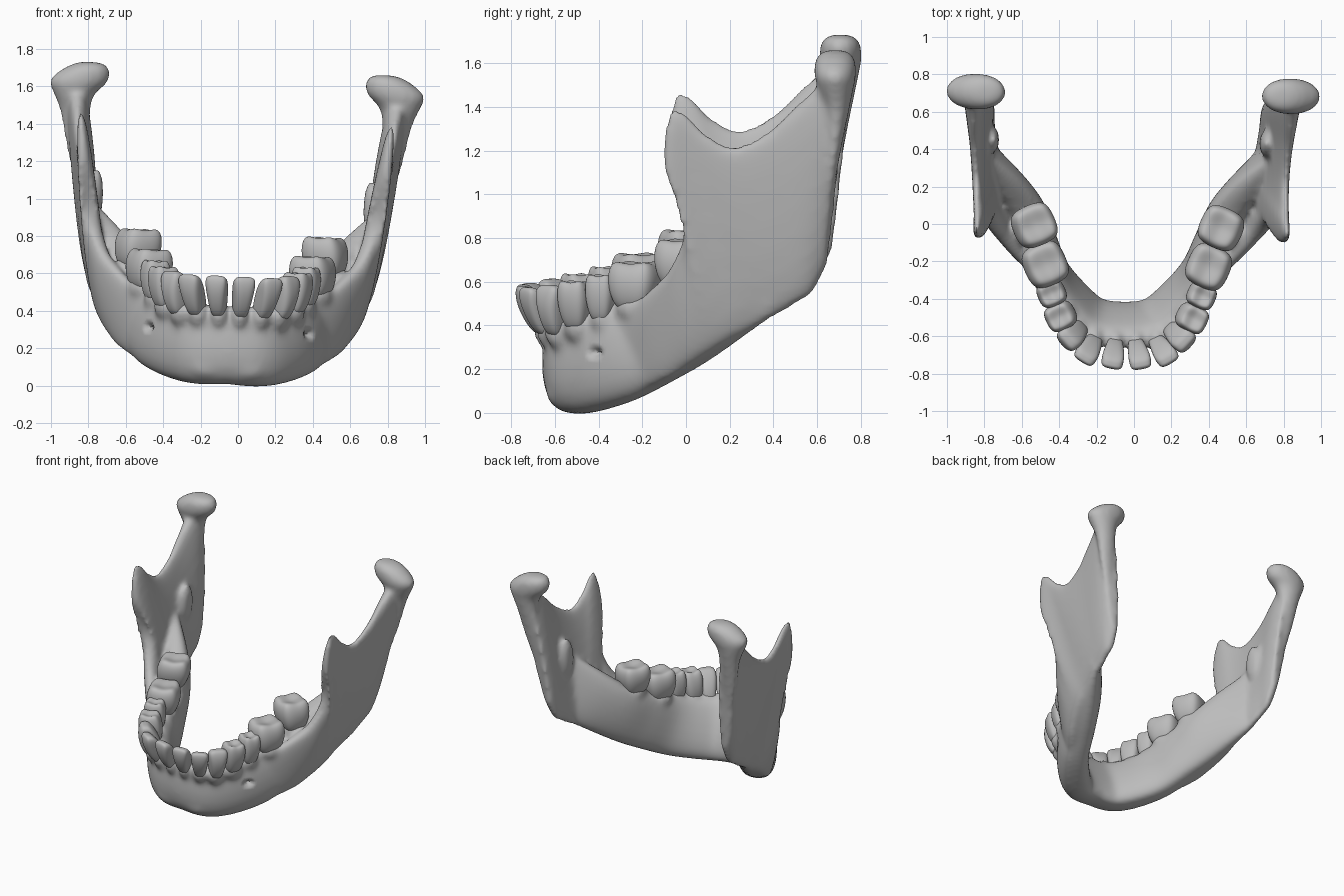
import bpy, bmesh, math
from mathutils import Vector, Matrix

if "Cube" in bpy.data.objects:
    bpy.data.objects.remove(bpy.data.objects["Cube"], do_unlink=True)

bone_grey = bpy.data.materials.new("bone_grey")
bone_grey.use_nodes = True
GREY = (0.5, 0.5, 0.5, 1)
bone_grey.diffuse_color = GREY
bone_grey.node_tree.nodes["Principled BSDF"].inputs["Base Color"].default_value = GREY


def warp(mesh):
    """The two halves are slightly uneven: lean the whole shape a little."""
    for v in mesh.vertices:
        x, y, z = v.co
        v.co = (x - 0.06 * (1 - z / 1.7), y - 0.015 * x, z - 0.045 * x)


def make_object(name, bm):
    bmesh.ops.recalc_face_normals(bm, faces=bm.faces)
    mesh = bpy.data.meshes.new(name)
    bm.to_mesh(mesh)
    bm.free()
    mesh.materials.append(bone_grey)
    obj = bpy.data.objects.new(name, mesh)
    bpy.context.collection.objects.link(obj)
    return obj


def apply_modifiers(obj):
    bpy.context.view_layer.objects.active = obj
    for mod in list(obj.modifiers):
        bpy.ops.object.modifier_apply(modifier=mod.name)


def spline(rows, steps=5):
    """Catmull-Rom interpolation of whole rows of numbers."""
    out = []
    last = len(rows) - 1
    for i in range(last):
        a, b, c, d = (rows[min(max(k, 0), last)] for k in (i - 1, i, i + 1, i + 2))
        for s in range(steps):
            t = s / steps
            out.append([q + 0.5 * t * (r - p + t * (2 * p - 5 * q + 4 * r - e
                        + t * (3 * (q - r) + e - p)))
                        for p, q, r, e in zip(a, b, c, d)])
    out.append(list(rows[-1]))
    return out


def skin(bm, rings, side):
    """Join rings of points into a closed tube, on the chosen side."""
    rings = [[bm.verts.new((co.x * side, co.y, co.z)) for co in ring] for ring in rings]
    count = len(rings[0])
    for r, s in zip(rings, rings[1:]):
        for k in range(count):
            n = (k + 1) % count
            bm.faces.new((r[k], r[n], s[n], s[k]))
    bm.faces.new(rings[0])
    bm.faces.new(rings[-1])


def slab(bm, stations, side, count=20):
    """Upright rounded slabs from a lower edge to an upper edge, joined in order."""
    rows = spline(stations)
    rings = []
    for i, row in enumerate(rows):
        low, high = Vector(row[0:3]), Vector(row[3:6])
        p, q = rows[max(i - 1, 0)], rows[min(i + 1, len(rows) - 1)]
        out = Vector((q[1] - p[1], p[0] - q[0], 0)).normalized()
        ring = []
        for k in range(count):
            a = 2 * math.pi * k / count
            t = (1 - math.cos(a)) / 2
            half = (row[6] + (row[7] - row[6]) * t) / 2
            push = math.copysign(abs(math.sin(a)) ** 0.65, math.sin(a)) * half
            ring.append(low.lerp(high, t) + out * push)
        rings.append(ring)
    skin(bm, rings, side)


def column(bm, levels, side, count=20):
    """A stack of level ellipses."""
    angles = [2 * math.pi * k / count for k in range(count)]
    skin(bm, [[Vector((x + rx * math.cos(a), y + ry * math.sin(a), z)) for a in angles]
              for x, y, z, rx, ry in spline(levels)], side)


def blob(bm, side, centre, radii):
    m = (Matrix.Scale(side, 4, (1, 0, 0)) @ Matrix.Translation(centre)
         @ Matrix.Diagonal((*radii, 1)))
    bmesh.ops.create_uvsphere(bm, u_segments=20, v_segments=12, radius=1, matrix=m)


# Stations: lower edge xyz, upper edge xyz, lower and upper thickness
BODY = [
    (-.03, -.51, .01, -.03, -.60, .42, .29, .13),
    (.14, -.49, .00, .16, -.58, .42, .29, .13),
    (.27, -.39, .02, .28, -.48, .44, .28, .15),
    (.41, -.22, .08, .37, -.35, .49, .25, .17),
    (.51, -.03, .18, .43, -.17, .56, .23, .20),
    (.59, .12, .27, .51, .03, .67, .19, .24),
    (.68, .29, .39, .63, .19, .82, .15, .20),
    (.74, .42, .48, .77, .35, .98, .09, .08),
]
RAMUS = [
    (.46, -.22, .11, .44, -.30, .46, .09, .07),
    (.56, -.08, .17, .57, -.18, .57, .11, .10),
    (.62, .03, .24, .69, -.05, .71, .12, .12),
    (.66, .12, .30, .76, .01, .92, .12, .12),
    (.68, .18, .34, .81, -.09, 1.18, .12, .10),
    (.69, .24, .38, .83, -.07, 1.40, .12, .08),
    (.70, .29, .41, .83, .00, 1.42, .12, .07),
    (.71, .35, .44, .83, .10, 1.32, .12, .07),
    (.72, .41, .47, .83, .24, 1.26, .12, .08),
    (.73, .47, .50, .84, .40, 1.34, .12, .09),
    (.74, .53, .54, .85, .54, 1.47, .12, .12),
    (.74, .59, .58, .86, .66, 1.57, .11, .15),
    (.75, .655, .70, .86, .745, 1.57, .09, .13),
]
# Joint head and neck: centre xyz, half width, half depth
JOINT = [
    (.81, .66, 1.00, .03, .02),
    (.84, .69, 1.25, .065, .035),
    (.86, .705, 1.42, .08, .055),
    (.87, .70, 1.52, .11, .08),
    (.848, .695, 1.59, .155, .097),
    (.805, .695, 1.66, .12, .088),
    (.785, .695, 1.695, .06, .05),
]
# Teeth: x, y, base height, top height, width, depth, outward lean
TEETH = {
    "central_incisor": (.056, -.64, .41, .575, .105, .14, .11),
    "lateral_incisor": (.167, -.625, .41, .575, .11, .14, .11),
    "canine": (.26, -.575, .41, .59, .12, .16, .07),
    "first_premolar": (.335, -.49, .44, .62, .14, .15, .03),
    "second_premolar": (.395, -.375, .48, .65, .13, .14, .01),
    "first_molar": (.442, -.225, .53, .71, .22, .21, -.01),
    "second_molar": (.51, -.02, .64, .815, .21, .21, -.02),
}


def tooth_frame(x, y):
    """Directions outward from the arch and along it."""
    out = Vector((x, (y + 0.28) * 0.8 if y < -0.4 else -0.45 * x, 0)).normalized()
    return out, Vector((-out.y, out.x, 0))


# Jaw bone: body, upright branches, joint heads and tooth sockets fused together
bm = bmesh.new()
for side in (1, -1):
    slab(bm, BODY, side)
    slab(bm, RAMUS, side)
    column(bm, JOINT, side)
    blob(bm, side, (.10, -.56, .11), (.13, .08, .09))
    # Low ridge on the inner face of the branch
    blob(bm, side, (.73, .44, .98), (.035, .07, .15))
    for x, y, base, top, width, depth, lean in TEETH.values():
        blob(bm, side, (x, y + .01, base - .03), (width * .5, depth * .5, .08))
jaw = make_object("jaw_bone", bm)
remesh = jaw.modifiers.new("fuse", 'REMESH')
remesh.mode = 'VOXEL'
remesh.voxel_size = 0.016
smooth = jaw.modifiers.new("soften", 'SMOOTH')
smooth.factor = 0.5
smooth.iterations = 14
apply_modifiers(jaw)

# Small nerve openings on the front flanks
for v in jaw.data.vertices:
    x, y, z = v.co
    gap = math.hypot(abs(x) - .43, z - .295)
    if y < -.25 and gap < .03:
        depth = 0.03 * (1 - gap / .03)
        v.co += Vector((math.copysign(depth, -x), depth, 0))
warp(jaw.data)


def build_tooth(name, side, x, y, base, top, width, depth, lean):
    out, along = tooth_frame(x, y)
    incisor = lean > 0.05
    bm = bmesh.new()
    bmesh.ops.create_cube(bm, size=2)
    bmesh.ops.subdivide_edges(bm, edges=bm.edges, cuts=1, use_grid_fill=True)
    floor = base - 0.06
    for v in bm.verts:
        u, w, h = v.co
        # Narrow neck, full crown, then a biting edge or cusps
        su, sw = {-1: (.65, .75), 0: (1.12, 1.12), 1: (.88, .78)}[round(h)]
        height = {-1: floor, 0: base + 0.45 * (top - base), 1: top}[round(h)]
        if incisor:
            su, sw = {-1: (.65, .8), 0: (1.0, .95), 1: (1.18, .4)}[round(h)]
        elif h > 0.5:
            corner = abs(u) + abs(w)
            height += 0.04 if corner > 1.5 else (-0.06 if corner < 0.5 else -0.01)
        # Rounded plan
        if abs(u) > 0.5 and abs(w) > 0.5:
            su, sw = su * 0.92, sw * 0.92
        shift = lean * (height - floor) / (top - floor)
        co = (Vector((x, y, height + 0.01)) + along * (u * su * width * 0.54)
              + out * (w * sw * depth * 0.56 + shift))
        v.co = (co.x * side, co.y, co.z)
    obj = make_object(name, bm)
    warp(obj.data)
    sub = obj.modifiers.new("round", 'SUBSURF')
    sub.levels = sub.render_levels = 3
    apply_modifiers(obj)
    return obj


objects = [jaw]
for label, side in (("left", 1), ("right", -1)):
    for kind, values in TEETH.items():
        objects.append(build_tooth(f"{label}_{kind}", side, *values))

# Smooth shading throughout
bpy.ops.object.select_all(action='DESELECT')
for obj in objects:
    obj.select_set(True)
bpy.context.view_layer.objects.active = jaw
bpy.ops.object.shade_smooth_by_angle(angle=math.radians(60))
